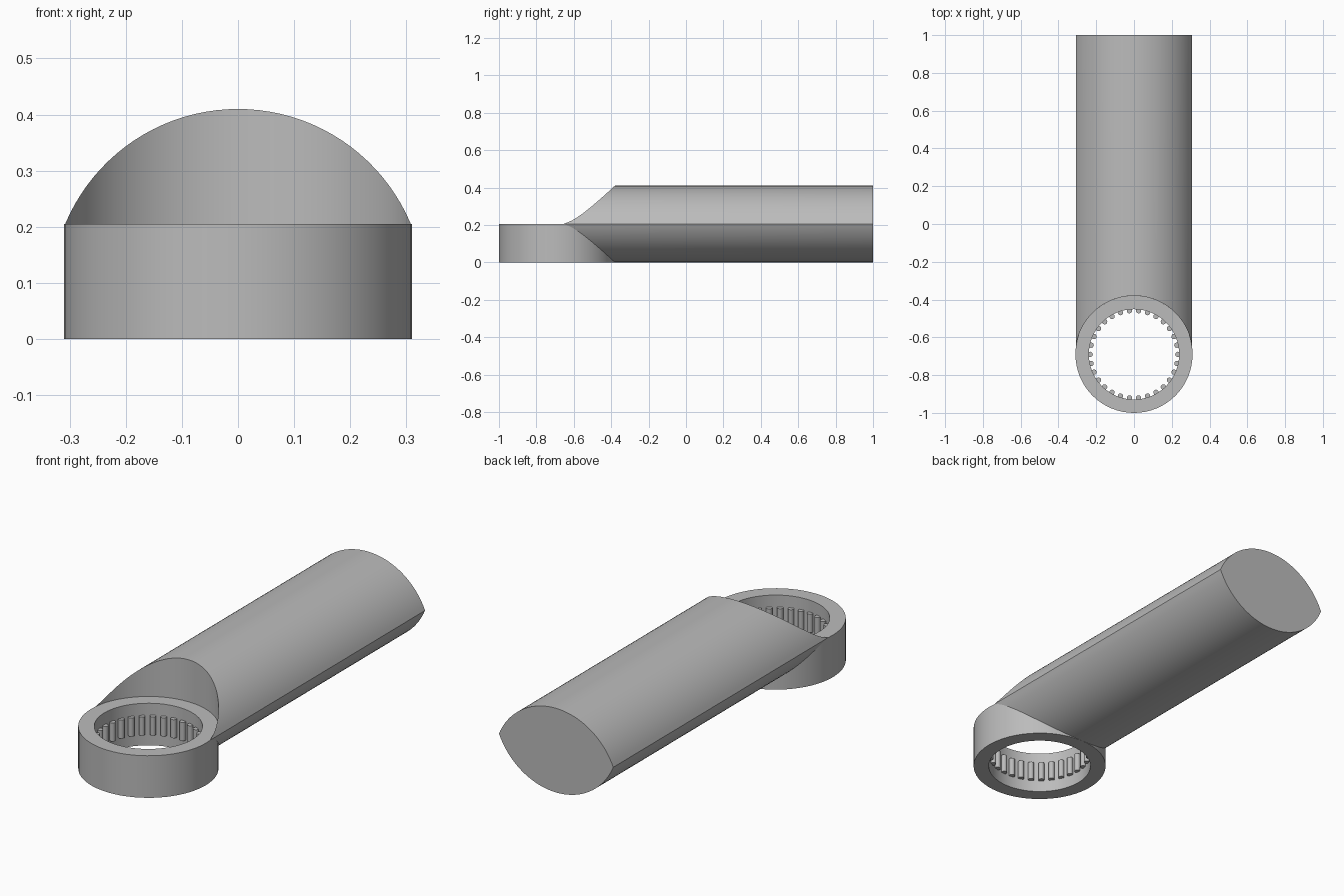
import bpy, bmesh, math
from mathutils import Matrix

cube = bpy.data.objects.get("Cube")
if cube:
    bpy.data.objects.remove(cube, do_unlink=True)

RING_Y, RING_R, HOLE_R, RING_H = -0.69, 0.31, 0.239, 0.205
HALF_W, ROD_H = 0.308, 0.41
ROLLERS = 30

steel = bpy.data.materials.new("grey steel")
steel.use_nodes = True
GREY = (0.5, 0.5, 0.5, 1)
steel.diffuse_color = GREY
steel.node_tree.nodes["Principled BSDF"].inputs["Base Color"].default_value = GREY


def finish(bm, name):
    """Turn a bmesh into a smooth-shaded grey object."""
    bmesh.ops.recalc_face_normals(bm, faces=bm.faces)
    mesh = bpy.data.meshes.new(name)
    bm.to_mesh(mesh)
    bm.free()
    mesh.materials.append(steel)
    obj = bpy.data.objects.new(name, mesh)
    bpy.context.collection.objects.link(obj)
    bpy.ops.object.select_all(action='DESELECT')
    obj.select_set(True)
    bpy.context.view_layer.objects.active = obj
    bpy.ops.object.shade_smooth_by_angle(angle=math.radians(30))
    return obj


# Bearing ring: a rectangular section swept round the vertical axis
bm = bmesh.new()
section = [(RING_R, 0), (RING_R, RING_H), (HOLE_R, RING_H), (HOLE_R, 0)]
SIDES = 64
loops = []
for i in range(SIDES):
    a = math.tau * i / SIDES
    loops.append([bm.verts.new((r * math.cos(a), RING_Y + r * math.sin(a), z))
                  for r, z in section])
for i in range(SIDES):
    here, there = loops[i], loops[(i + 1) % SIDES]
    for j in range(4):
        k = (j + 1) % 4
        bm.faces.new((here[j], there[j], there[k], here[k]))
finish(bm, "bearing_ring")

# Needle rollers: short upright pins half sunk in the bore
bm = bmesh.new()
for i in range(ROLLERS):
    a = math.tau * i / ROLLERS
    place = Matrix.Translation((0.232 * math.cos(a), RING_Y + 0.232 * math.sin(a), RING_H / 2))
    bmesh.ops.create_cone(bm, cap_ends=True, segments=16, radius1=0.014, radius2=0.014,
                          depth=0.09, matrix=place)
finish(bm, "needle_rollers")

# Rod: lens-shaped section, its front end hollowed to wrap the ring
bm = bmesh.new()
rise = ROD_H / 2
arc_r = (HALF_W ** 2 + rise ** 2) / (2 * rise)
half_angle = math.asin(HALF_W / arc_r)
STEPS = 40
stations = []
for i in range(STEPS + 1):
    a = half_angle * (2 * i / STEPS - 1)
    x = arc_r * math.sin(a)
    dz = arc_r * math.cos(a) - arc_r + rise
    front = RING_Y + math.sqrt(RING_R ** 2 - x ** 2)
    stations.append([bm.verts.new((x, y, rise + s * dz))
                     for y, s in ((front, -1), (front, 1), (1, 1), (1, -1))])
for here, there in zip(stations, stations[1:]):
    for j in range(3):
        if j == 2:
            continue
        bm.faces.new((here[j], there[j], there[j + 1], here[j + 1]))
    bm.faces.new((here[3], there[3], there[0], here[0]))
bmesh.ops.remove_doubles(bm, verts=bm.verts, dist=1e-5)
# Flat back cap
back = [e for e in bm.edges if e.is_boundary]
bmesh.ops.contextual_create(bm, geom=back)
bmesh.ops.dissolve_degenerate(bm, dist=1e-5, edges=bm.edges)
finish(bm, "rod")
